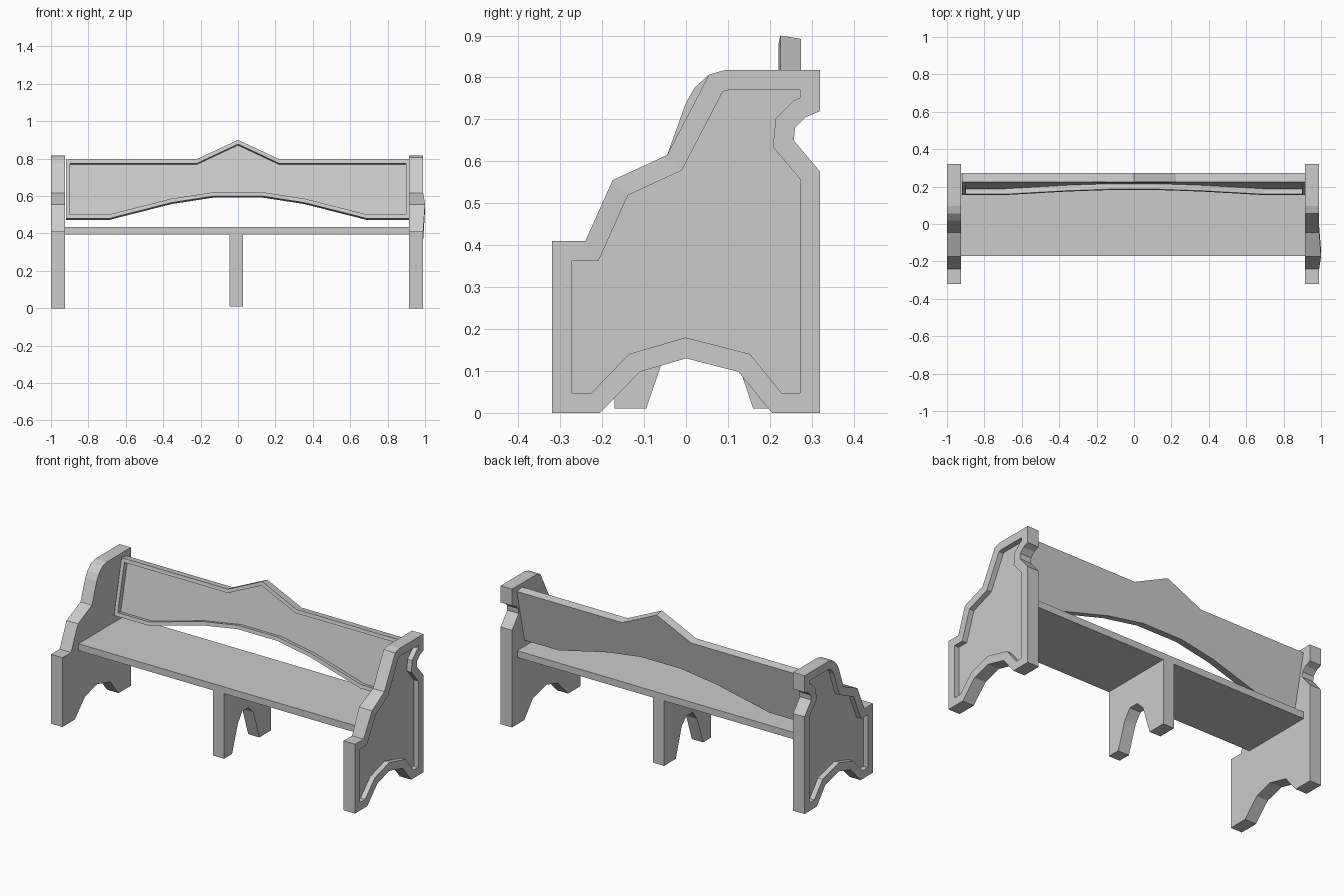
import bpy, bmesh
from mathutils import Vector

if "Cube" in bpy.data.objects:
    bpy.data.objects.remove(bpy.data.objects["Cube"])


def plate(name, front, back, border=0, recess=None):
    """Solid between two matching loops, with an optional recessed panel in the front loop."""
    bm = bmesh.new()
    a = [bm.verts.new(p) for p in front]
    b = [bm.verts.new(p) for p in back]
    face = bm.faces.new(a)
    bm.faces.new(b[::-1])
    n = len(a)
    for i in range(n):
        j = (i + 1) % n
        bm.faces.new((a[j], a[i], b[i], b[j]))
    bm.normal_update()
    if border:
        bmesh.ops.inset_region(bm, faces=[face], thickness=border,
                               use_boundary=True, use_even_offset=True)
        floor = bmesh.ops.extrude_discrete_faces(bm, faces=[face])["faces"][0]
        bmesh.ops.translate(bm, verts=floor.verts[:], vec=Vector(recess))
    bmesh.ops.recalc_face_normals(bm, faces=bm.faces[:])
    me = bpy.data.meshes.new(name)
    bm.to_mesh(me)
    bm.free()
    ob = bpy.data.objects.new(name, me)
    bpy.context.collection.objects.link(ob)
    return ob


# End panels: stepped side outline in (y, z), recessed on the outer face
side = [(-.32, 0), (-.32, .41), (-.24, .41), (-.175, .555), (-.045, .615),
        (0, .74), (.02, .775), (.055, .807), (.095, .818), (.32, .818),
        (.32, .72), (.285, .705), (.26, .68), (.257, .65), (.32, .575),
        (.32, 0), (.205, 0), (.125, .098), (0, .13), (-.11, .098), (-.205, 0)]
plate("left_end_panel", [(-1, y, z) for y, z in side],
      [(-.925, y, z) for y, z in side], .048, (.03, 0, 0))

# The right panel has a straighter shoulder and one corner that bulges slightly
simple = side[:5] + side[7:]
plate("right_end_panel",
      [(1.0 if i == 3 else .99, y, z) for i, (y, z) in enumerate(simple)],
      [(.915, y, z) for y, z in simple], .048, (-.03, 0, 0))

# Leaning backrest with a peaked top and arched bottom
half = [(.225, .795), (.92, .795), (.92, .48), (.69, .48), (.355, .565), (.13, .6)]
rest = [(0, .9)] + half + [(-x, z) for x, z in reversed(half)]


def lean(z):
    return .155 + .222 * (min(z, .795) - .48)


plate("backrest", [(x, lean(z), z) for x, z in rest],
      [(x, lean(z) + .049, z - .008) for x, z in rest], .021, (0, .029, -.006))

# Seat board
board = [(-.925, -.17), (.915, -.17), (.915, .27), (-.925, .27)]
plate("seat", [(x, y, .435) for x, y in board], [(x, y, .395) for x, y in board])

# Middle support leg with a narrow arch
leg = [(-.17, .01), (-.17, .395), (.27, .395), (.27, .01), (.16, .01), (.14, .07),
       (.105, .18), (.06, .225), (0, .225), (-.04, .17), (-.095, .01)]
plate("middle_leg", [(-.045, y, z) for y, z in leg], [(.028, y, z) for y, z in leg])
